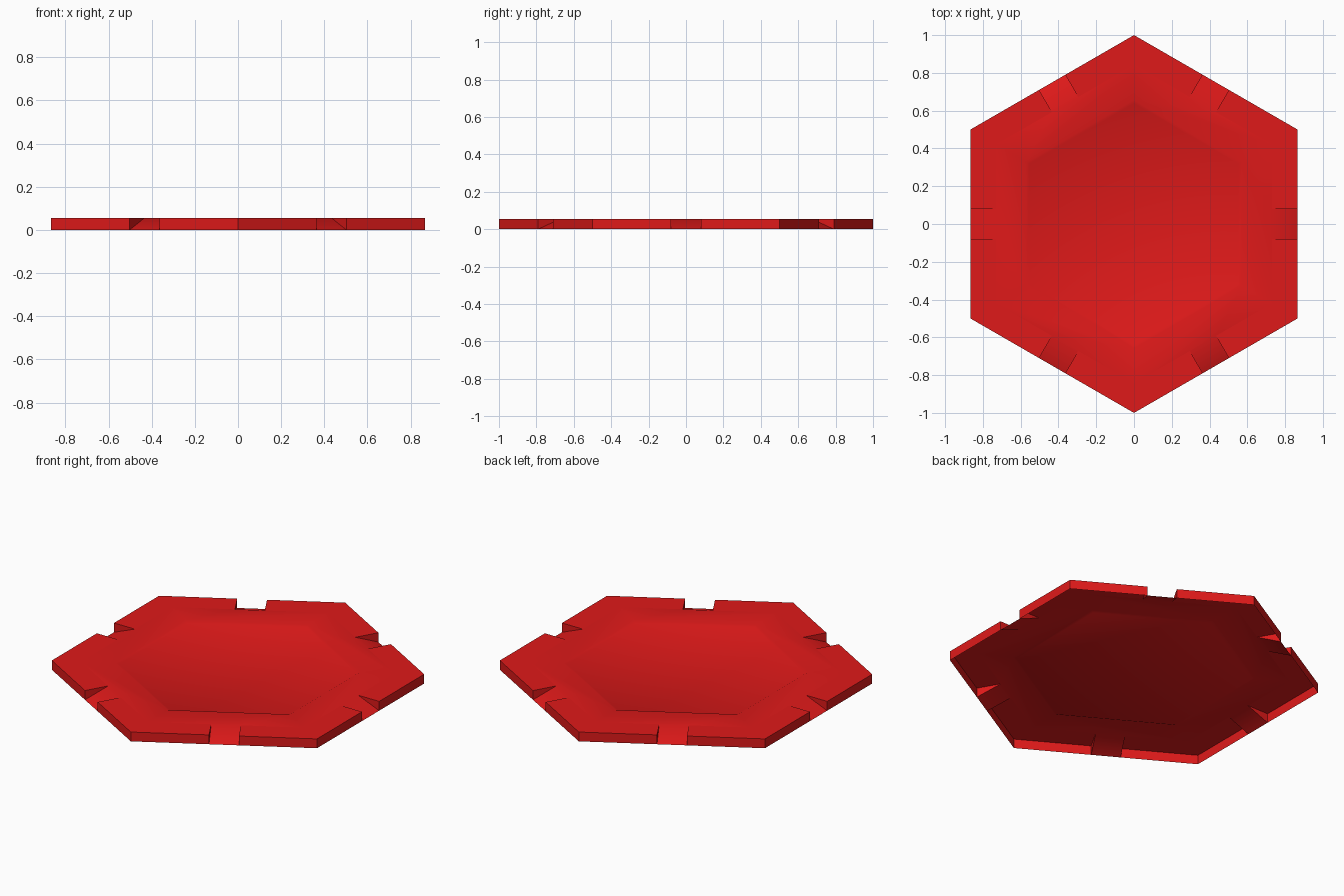
import bpy, bmesh, math
from mathutils import Vector

if "Cube" in bpy.data.objects:
    bpy.data.objects.remove(bpy.data.objects["Cube"])

H = 0.055          # plate height
GAP = 0.08         # half width of each edge notch
A_OUT = math.sqrt(3) / 2   # outer apothem
A_IN = 0.73        # apothem of the rim's inner line
LIP, DISH, DEPTH = 0.57, 0.553, 0.008   # central recess

red = bpy.data.materials.new("red")
red.diffuse_color = (0.74, 0.01, 0.01, 1)
red.use_nodes = True
red.node_tree.nodes["Principled BSDF"].inputs["Base Color"].default_value = red.diffuse_color


def pt(side, apothem, along, z):
    """Point on a hexagon side: distance from centre, offset along the side, height."""
    a = side * math.pi / 3
    n, t = Vector((math.cos(a), math.sin(a), 0)), Vector((-math.sin(a), math.cos(a), 0))
    return n * apothem + t * along + Vector((0, 0, z))


def half(apothem):
    return apothem / math.sqrt(3)


def make(name, faces, smooth):
    bm = bmesh.new()
    for f in faces:
        bm.faces.new([bm.verts.new(p) for p in f])
    bmesh.ops.remove_doubles(bm, verts=bm.verts, dist=1e-4)
    for f in bm.faces:
        f.smooth = smooth
    me = bpy.data.meshes.new(name)
    bm.to_mesh(me)
    bm.free()
    me.materials.append(red)
    ob = bpy.data.objects.new(name, me)
    bpy.context.collection.objects.link(ob)


# Top plate: flat ring, shallow recess and a ramp down through each notch
plate = [[pt(s, DISH, -half(DISH), H - DEPTH) for s in range(6)]]
for s in range(6):
    plate.append([pt(s, DISH, -half(DISH), H - DEPTH), pt(s, LIP, -half(LIP), H),
                  pt(s, LIP, half(LIP), H), pt(s, DISH, half(DISH), H - DEPTH)])
    plate.append([pt(s, LIP, -half(LIP), H), pt(s, A_IN, -half(A_IN), H),
                  pt(s, A_IN, -GAP, H), pt(s, A_IN, GAP, H),
                  pt(s, A_IN, half(A_IN), H), pt(s, LIP, half(LIP), H)])
    plate.append([pt(s, A_IN, -GAP, H), pt(s, A_OUT, -GAP, 0),
                  pt(s, A_OUT, GAP, 0), pt(s, A_IN, GAP, H)])
make("top_plate", plate, True)

# Rim blocks: flat top, outer wall and triangular notch end, open underneath
rim = []
for s in range(6):
    for m in (-1, 1):
        inner_gap, inner_corner = pt(s, A_IN, m * GAP, H), pt(s, A_IN, m * half(A_IN), H)
        gap, corner = pt(s, A_OUT, m * GAP, H), pt(s, A_OUT, m * half(A_OUT), H)
        gap_low, corner_low = pt(s, A_OUT, m * GAP, 0), pt(s, A_OUT, m * half(A_OUT), 0)
        for f in ([inner_gap, gap, corner, inner_corner],
                  [gap, gap_low, corner_low, corner],
                  [inner_gap, gap_low, gap]):
            rim.append(f if m == 1 else f[::-1])
make("rim_blocks", rim, False)
